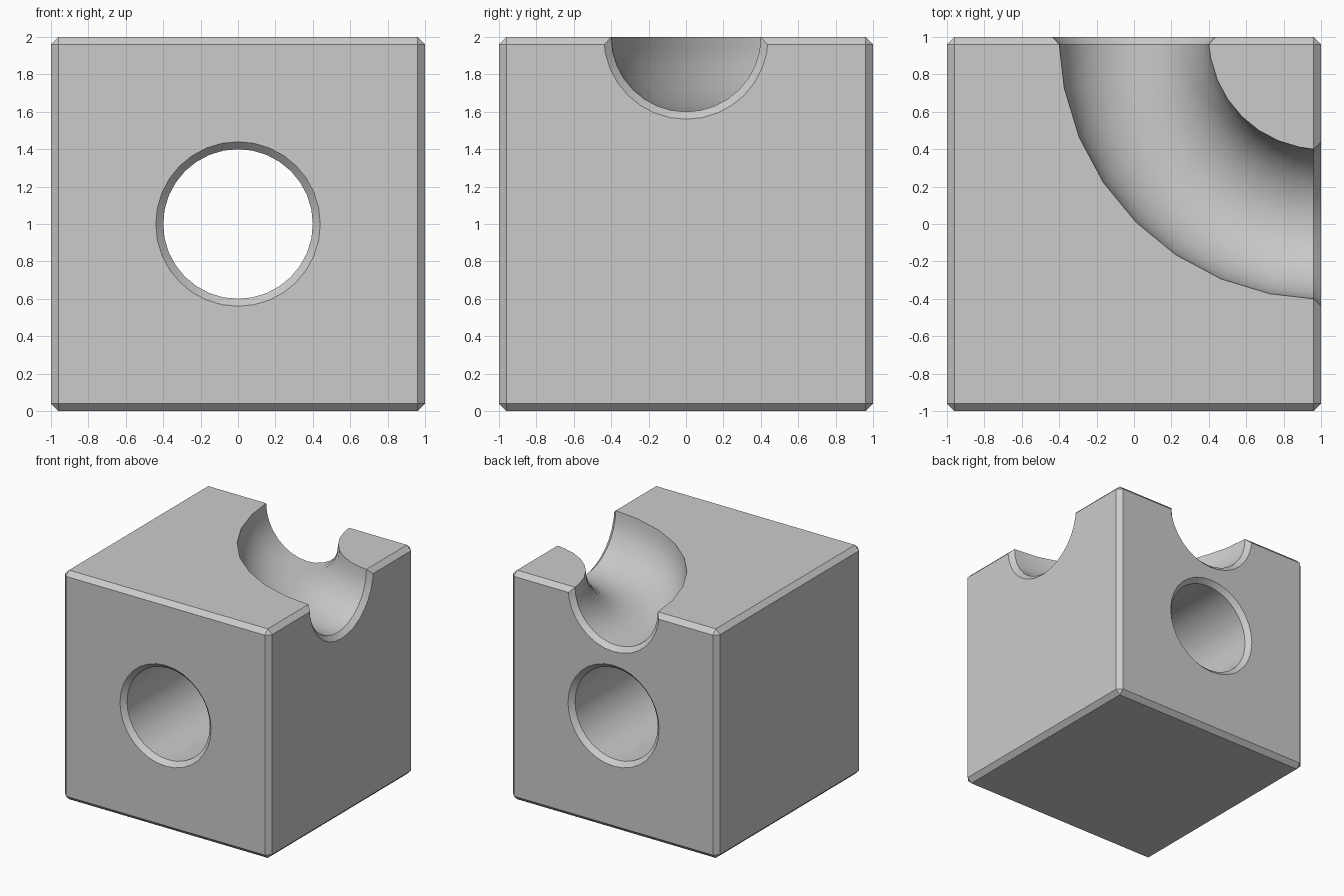
import bpy, bmesh, math
from mathutils import Vector

if "Cube" in bpy.data.objects:
    bpy.data.objects.remove(bpy.data.objects["Cube"])

CHAMFER = 0.04
RADIUS = 0.4
SIDES = 32
Z = Vector((0, 0, 1))

grey = bpy.data.materials.new("light_grey")
grey.diffuse_color = (0.6, 0.6, 0.6, 1)
grey.use_nodes = True
grey.node_tree.nodes["Principled BSDF"].inputs["Base Color"].default_value = grey.diffuse_color


def make_object(name, bm):
    bmesh.ops.recalc_face_normals(bm, faces=bm.faces)
    mesh = bpy.data.meshes.new(name)
    bm.to_mesh(mesh)
    bm.free()
    mesh.materials.append(grey)
    obj = bpy.data.objects.new(name, mesh)
    bpy.context.collection.objects.link(obj)
    return obj


def sweep(name, stations):
    """Closed round tube through (centre, horizontal side direction, radius)."""
    bm = bmesh.new()
    rings = []
    for centre, side, radius in stations:
        angles = [2 * math.pi * i / SIDES for i in range(SIDES)]
        rings.append([bm.verts.new(Vector(centre) + radius * (math.cos(a) * Vector(side) + math.sin(a) * Z))
                      for a in angles])
    for a, b in zip(rings, rings[1:]):
        for i in range(SIDES):
            j = (i + 1) % SIDES
            bm.faces.new((a[i], a[j], b[j], b[i]))
    bm.faces.new(rings[0])
    bm.faces.new(rings[-1])
    return make_object(name, bm)


# Chamfered block
bm = bmesh.new()
bmesh.ops.create_cube(bm, size=2)
bmesh.ops.translate(bm, vec=(0, 0, 1), verts=bm.verts)
bmesh.ops.bevel(bm, geom=bm.edges[:], offset=CHAMFER, segments=1, affect='EDGES')
block = make_object("block", bm)

# Straight hole from front to back, flared 45 degrees at both mouths
inner, outer = 1 - CHAMFER, 1.05
flare = RADIUS + outer - inner
hole = sweep("hole_cutter", [((0, y, 1), (1, 0, 0), r) for y, r in
                             ((-outer, flare), (-inner, RADIUS), (inner, RADIUS), (outer, flare))])

# Quarter-turn groove in the top, from the right side to the back, with flared mouths
stations = [((outer, 0, 2), (0, 1, 0), flare), ((inner, 0, 2), (0, 1, 0), RADIUS)]
for k in range(1, 8):
    t = math.radians(11.25 * k)
    s, c = math.sin(t), math.cos(t)
    stations.append(((1 - s, 1 - c, 2), (s, c, 0), RADIUS))
stations += [((0, inner, 2), (1, 0, 0), RADIUS), ((0, outer, 2), (1, 0, 0), flare)]
groove = sweep("groove_cutter", stations)

# Cut both channels
bpy.context.view_layer.objects.active = block
block.select_set(True)
for cutter in (hole, groove):
    mod = block.modifiers.new(cutter.name, 'BOOLEAN')
    mod.operation = 'DIFFERENCE'
    mod.solver = 'EXACT'
    mod.object = cutter
    bpy.ops.object.modifier_apply(modifier=mod.name)
    bpy.data.objects.remove(cutter)

bpy.ops.object.shade_smooth_by_angle(angle=math.radians(30))
